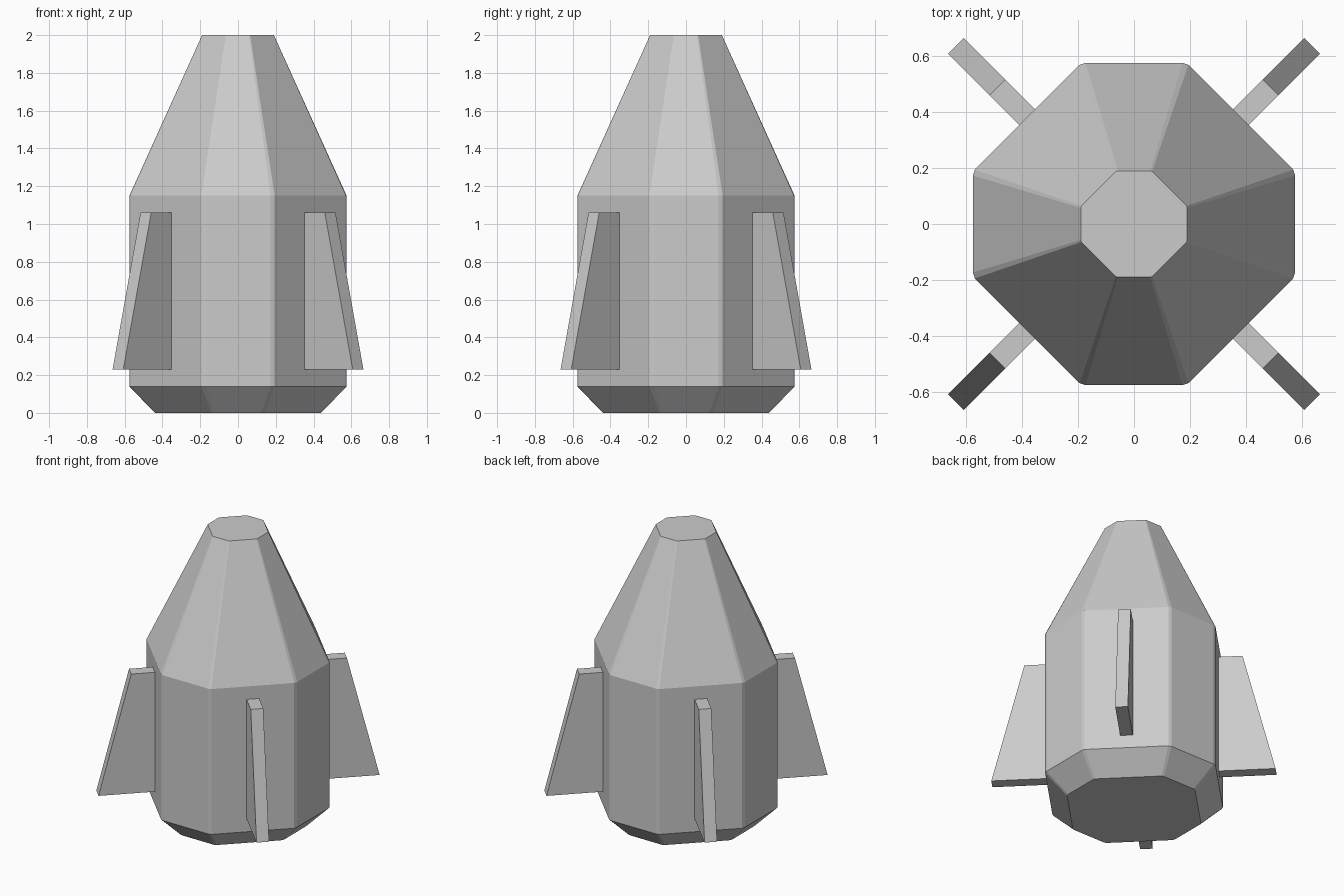
import bpy, bmesh
from math import radians
from mathutils import Matrix

if "Cube" in bpy.data.objects:
    bpy.data.objects.remove(bpy.data.objects["Cube"])


def make_object(name, bm):
    bmesh.ops.recalc_face_normals(bm, faces=bm.faces[:])
    mesh = bpy.data.meshes.new(name)
    bm.to_mesh(mesh)
    bm.free()
    obj = bpy.data.objects.new(name, mesh)
    bpy.context.collection.objects.link(obj)
    return obj


def octagon(half, inner):
    """Octagon outline with slightly blunted corners."""
    c = 0.014 * half / 0.575
    corner = [(half, inner - c), (half - c / 2, inner + c / 2),
              (inner + c / 2, half - c / 2), (inner - c, half)]
    pts = []
    for _ in range(4):
        pts += corner
        corner = [(-y, x) for x, y in corner]
    return pts


# Hull: base chamfer, straight body and tapered nose
bm = bmesh.new()
sections = [(0, 0.44, 0.133), (0.14, 0.575, 0.187), (1.15, 0.575, 0.187), (2, 0.19, 0.062)]
rings = [[bm.verts.new((x, y, z)) for x, y in octagon(h, i)] for z, h, i in sections]
for low, high in zip(rings, rings[1:]):
    n = len(low)
    for k in range(n):
        j = (k + 1) % n
        bm.faces.new((low[k], low[j], high[j], high[k]))
bm.faces.new(rings[0])
bm.faces.new(rings[-1])
make_object("rocket_hull", bm)

# Four diagonal fins
profile = [(0.52, 0.23), (0.899, 0.23), (0.69, 1.06), (0.52, 1.06)]
for k in range(4):
    bm = bmesh.new()
    face = bm.faces.new([bm.verts.new((r, -0.04, z)) for r, z in profile])
    ext = bmesh.ops.extrude_face_region(bm, geom=[face])
    verts = [g for g in ext["geom"] if isinstance(g, bmesh.types.BMVert)]
    bmesh.ops.translate(bm, verts=verts, vec=(0, 0.08, 0))
    if len(bm.faces) == 5:
        bm.faces.new([v for v in bm.verts if v not in verts])
    bm.transform(Matrix.Rotation(radians(45 + 90 * k), 4, 'Z'))
    make_object(f"fin_{k + 1}", bm)
